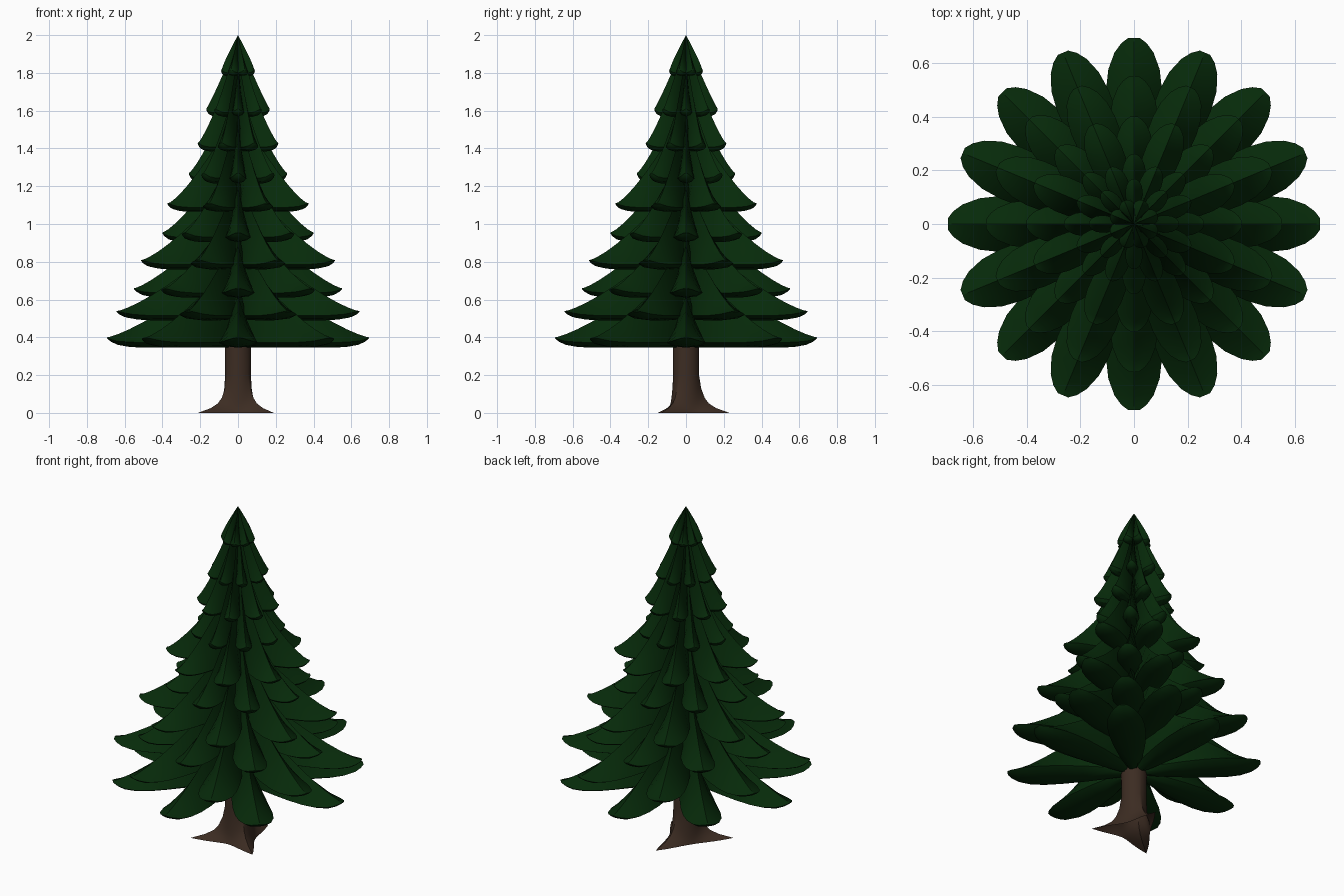
import bpy, bmesh, math
from mathutils import Matrix, Vector

if "Cube" in bpy.data.objects:
    bpy.data.objects.remove(bpy.data.objects["Cube"], do_unlink=True)


def material(name, rgb):
    mat = bpy.data.materials.new(name)
    mat.use_nodes = True
    color = (*rgb, 1)
    mat.diffuse_color = color
    mat.node_tree.nodes["Principled BSDF"].inputs["Base Color"].default_value = color
    return mat


needle_green = material("needle green", (0.002, 0.023, 0.003))
bark_brown = material("bark brown", (0.045, 0.025, 0.016))


def finish(bm, name, mat, angle):
    bmesh.ops.recalc_face_normals(bm, faces=bm.faces)
    mesh = bpy.data.meshes.new(name)
    bm.to_mesh(mesh)
    bm.free()
    mesh.materials.append(mat)
    obj = bpy.data.objects.new(name, mesh)
    bpy.context.collection.objects.link(obj)
    bpy.ops.object.select_all(action="DESELECT")
    obj.select_set(True)
    bpy.context.view_layer.objects.active = obj
    bpy.ops.object.shade_smooth_by_angle(angle=math.radians(angle))


def loft(bm, rings, cap_start=True):
    """Skin closed rings of points and cap the ends."""
    loops = [[bm.verts.new(p) for p in ring] for ring in rings]
    n = len(loops[0])
    for a, b in zip(loops, loops[1:]):
        for i in range(n):
            j = (i + 1) % n
            bm.faces.new((a[i], a[j], b[j], b[i]))
    if cap_start:
        bm.faces.new(loops[0])
    bm.faces.new(loops[-1])


# Bough stations: position along the bough, relative width, belly depth
STATIONS = [(0, 0.08, 0.95), (0.2, 0.55, 0.97), (0.4, 0.82, 1), (0.58, 0.97, 1),
            (0.72, 1, 1), (0.83, 0.92, 0.92), (0.92, 0.7, 0.72), (0.97, 0.46, 0.42),
            (1, 0.2, 0.12)]


def bough_rings(reach, tip_z, rise, power, width, belly):
    """Tent-like bough: sharp ridge, level rim and a shallow rounded underside."""
    rings = []
    for t, w, depth in STATIONS:
        x, half = reach * t, width * w
        ridge = tip_z + rise * (1 - t) ** power
        low = tip_z - belly * depth
        rim = tip_z - belly * depth * 0.5
        mid = ridge + (rim - ridge) * 0.5
        side = low + (rim - low) * 0.3
        right = [(x, half * 0.52, mid), (x, half, rim), (x, half * 0.65, side)]
        left = [(x, -y, z) for x, y, z in reversed(right)]
        rings.append([Vector(p) for p in [(x, 0, ridge), *right, (x, 0, low), *left]])
    return rings


# Tiers of eight boughs: reach, tip height, rise, curve, width ratio, belly
TIERS = [(0.693, 0.40, 0.43, 1.3, 0.15, 0.055), (0.69, 0.54, 0.43, 1.3, 0.15, 0.05),
         (0.55, 0.66, 0.45, 1.3, 0.16, 0.05), (0.55, 0.81, 0.45, 1.3, 0.16, 0.05),
         (0.40, 0.955, 0.48, 1.3, 0.17, 0.05), (0.40, 1.11, 0.5, 1.3, 0.17, 0.045),
         (0.26, 1.27, 0.5, 1.25, 0.17, 0.055), (0.228, 1.43, 0.48, 1.2, 0.18, 0.045),
         (0.168, 1.61, 0.37, 1.1, 0.19, 0.04), (0.094, 1.815, 0.185, 0.85, 0.31, 0.03)]
for k, (reach, tip_z, rise, power, ratio, belly) in enumerate(TIERS):
    bm = bmesh.new()
    rings = bough_rings(reach, tip_z, rise, power, reach * ratio, belly)
    for i in range(8):
        turn = Matrix.Rotation(math.tau * (i + 0.5 * (k % 2)) / 8, 3, "Z")
        loft(bm, [[turn @ p for p in ring] for ring in rings])
    finish(bm, f"bough_tier_{k + 1}", needle_green, 28)

# Trunk with three pointed roots: root angle and length
ROOTS = [(80, 0.233), (215, 0.258), (325, 0.23)]
# Height, core radius, root strength
LEVELS = [(0, 0.078, 1), (0.01, 0.077, 0.82), (0.025, 0.076, 0.55), (0.05, 0.075, 0.3),
          (0.08, 0.073, 0.17), (0.13, 0.07, 0.07), (0.2, 0.068, 0.01), (0.36, 0.07, 0),
          (0.8, 0.05, 0)]


def trunk_ring(z, core, strength):
    ring = []
    for deg in range(0, 360, 5):
        radius = core
        for angle, length in ROOTS:
            off = abs((deg - angle + 180) % 360 - 180)
            radius += (length - core) * strength * math.exp(-off / 20)
        a = math.radians(deg)
        ring.append((radius * math.cos(a), radius * math.sin(a), z))
    return ring


bm = bmesh.new()
loft(bm, [trunk_ring(*level) for level in LEVELS], cap_start=False)
finish(bm, "trunk", bark_brown, 40)
